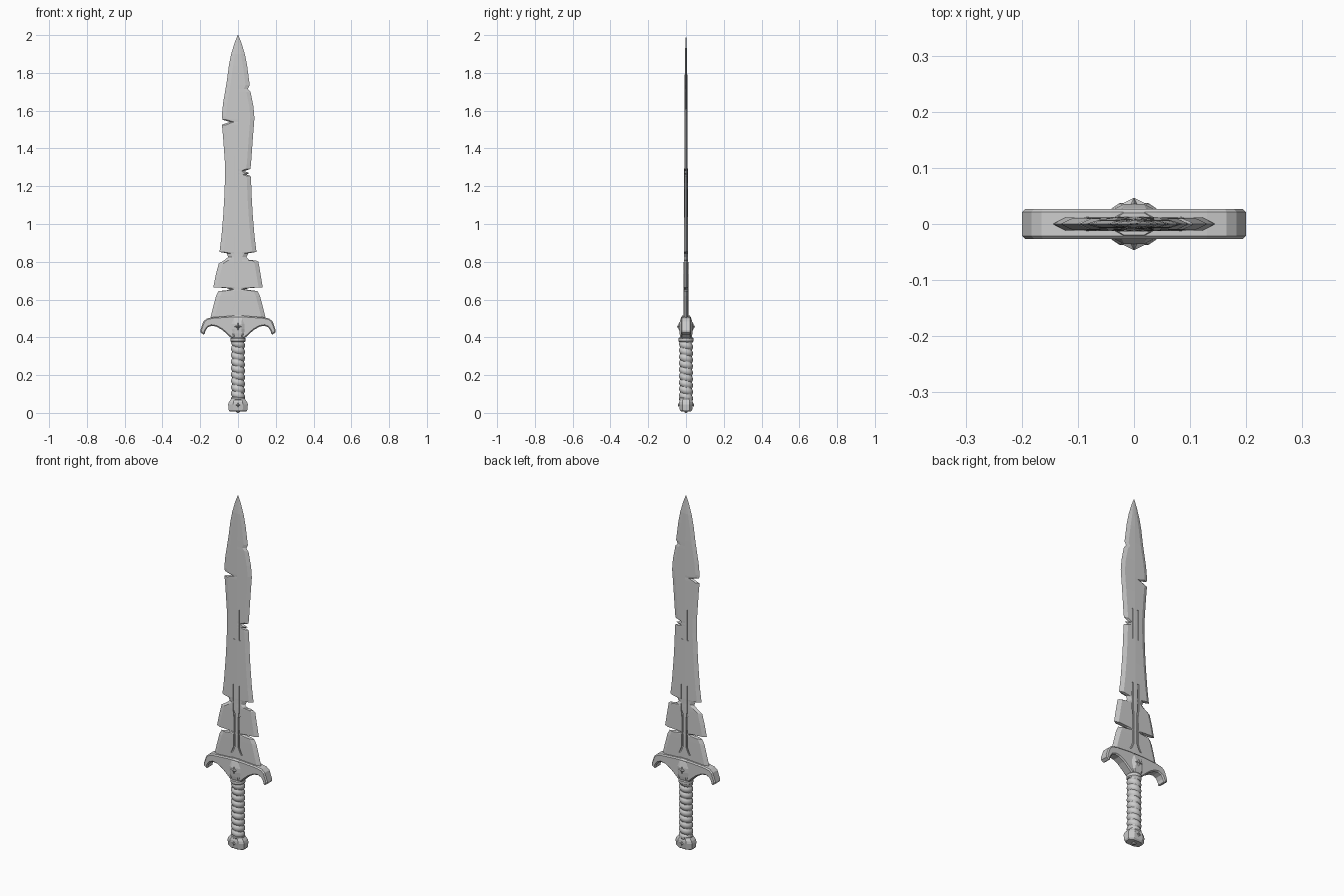
import bpy, bmesh, math
from mathutils import Vector

cube = bpy.data.objects.get("Cube")
if cube:
    bpy.data.objects.remove(cube, do_unlink=True)

steel = bpy.data.materials.new("grey steel")
steel.use_nodes = True
GREY = (0.6, 0.6, 0.6, 1)
steel.diffuse_color = GREY
steel.node_tree.nodes["Principled BSDF"].inputs["Base Color"].default_value = GREY


def make(name, verts, faces, smooth=None):
    bm = bmesh.new()
    vs = [bm.verts.new(v) for v in verts]
    for f in faces:
        bm.faces.new([vs[i] for i in f])
    bmesh.ops.recalc_face_normals(bm, faces=bm.faces)
    mesh = bpy.data.meshes.new(name)
    bm.to_mesh(mesh)
    bm.free()
    mesh.materials.append(steel)
    ob = bpy.data.objects.new(name, mesh)
    bpy.context.collection.objects.link(ob)
    if smooth:
        activate(ob)
        bpy.ops.object.shade_smooth_by_angle(angle=math.radians(smooth))
    return ob


def activate(ob):
    bpy.ops.object.select_all(action='DESELECT')
    ob.select_set(True)
    bpy.context.view_layer.objects.active = ob


def apply(ob, mod):
    activate(ob)
    bpy.ops.object.modifier_apply(modifier=mod.name)


def loft(name, rings, smooth=None):
    """Skin closed rings of equal length and cap both ends."""
    n = len(rings[0])
    faces = [(r * n + i, r * n + (i + 1) % n, (r + 1) * n + (i + 1) % n, (r + 1) * n + i)
             for r in range(len(rings) - 1) for i in range(n)]
    faces += [tuple(range(n)), tuple(range((len(rings) - 1) * n, len(rings) * n))]
    return make(name, [v for ring in rings for v in ring], faces, smooth)


def slab(name, outline, y0, y1, smooth=None):
    return loft(name, [[(x, y, z) for x, z in outline] for y in (y0, y1)], smooth)


def octagon(z, hx, hy, cut=0.5):
    """Chamfered rectangle ring."""
    a, b = hx * cut, hy * 0.75
    return [(hx, -b * .7, z), (hx, b * .7, z), (a, hy, z), (-a, hy, z),
            (-hx, b * .7, z), (-hx, -b * .7, z), (-a, -hy, z), (a, -hy, z)]


def sample(edge, z):
    for (x0, z0), (x1, z1) in zip(edge, edge[1:]):
        if z0 <= z <= z1:
            return x0 + (x1 - x0) * (z - z0) / (z1 - z0)
    return edge[-1][0]


# Blade: stepped, chipped edges with a bevelled section and a low centre ridge
lower = [(.146, .49), (.144, .512), (.132, .56), (.116, .62), (.103, .645)]
upper = [(.098, .852), (.088, .93), (.078, 1.05), (.072, 1.15), (.069, 1.24)]
point = [(.06, 1.75), (.048, 1.84), (.036, 1.9), (.018, 1.96), (.002, 2.0)]
left_edge = lower + [(.07, .649), (.035, .654), (.06, .661), (.131, .665), (.12, .73),
                     (.108, .8), (.098, .806), (.06, .802 + .008), (.045, .825), (.055, .845)] \
    + upper + [(.066, 1.255), (.045, 1.262), (.06, 1.27), (.034, 1.28), (.066, 1.292),
               (.069, 1.32), (.079, 1.46), (.087, 1.56), (.082, 1.62), (.066, 1.7),
               (.052, 1.715), (.062, 1.735)] + point
right_edge = lower + [(.06, .649), (.044, .654), (.06, .661), (.131, .665), (.118, .73),
                      (.102, .79), (.07, .81), (.052, .825), (.06, .845)] \
    + upper + [(.069, 1.32), (.079, 1.46), (.085, 1.525), (.06, 1.535), (.042, 1.54),
               (.082, 1.552), (.086, 1.57), (.079, 1.64)] + point

rings = []
for z in sorted({p[1] for p in left_edge + right_edge}):
    l, r = sample(left_edge, z), sample(right_edge, z)
    t = 0.0135 - 0.008 * (z - 0.5) / 1.5
    if z > 1.9:
        t *= max(0.15, (2.0 - z) / 0.1)
    sl, sr = max(l - .022, l * .45), max(r - .022, r * .45)
    s = t * .85
    rings.append([(l, 0, z), (sl, s, z), (0, t, z), (-sr, s, z),
                  (-r, 0, z), (-sr, -s, z), (0, -t, z), (sl, -s, z)])
blade = loft("blade", rings)


# Engraved grooves on both faces of the blade
def groove_outline(path, side, w=.0045):
    return [(side * (x - w), z) for x, z in path] + [(side * (x + w), z) for x, z in reversed(path)]


def cut_groove(path):
    for side in (-1, 1):
        for face in (-1, 1):
            cutter = slab("groove_cutter", groove_outline(path, side), face * .006, face * .04)
            cutter.hide_render = True
            mod = blade.modifiers.new("groove", 'BOOLEAN')
            mod.operation, mod.solver, mod.object = 'DIFFERENCE', 'EXACT', cutter
            apply(blade, mod)
            bpy.data.objects.remove(cutter, do_unlink=True)


cut_groove([(.018, 1.185), (.018, 1.36)])
cut_groove([(.034, .54), (.026, .55), (.014, .58), (.013, .74), (.018, .78), (.018, .93)])

# Guard: drooping claw arms, mirrored profile
half = [(.04, .513), (.13, .507), (.165, .5), (.183, .485), (.2, .437), (.197, .425), (.178, .412),
        (.172, .435), (.16, .453), (.14, .461), (.115, .457), (.085, .44), (.06, .418), (.035, .395)]
guard = slab("guard", half + [(-x, z) for x, z in reversed(half)], -.027, .027)
bev = guard.modifiers.new("edge", 'BEVEL')
bev.width, bev.segments, bev.limit_method = .006, 1, 'ANGLE'
bev.angle_limit = math.radians(50)
apply(guard, bev)

# Swelling at the middle of the guard
loft("guard_boss", [octagon(.39, .034, .029), octagon(.42, .042, .034), octagon(.445, .05, .036, .35),
                    octagon(.47, .05, .036, .35), octagon(.5, .042, .028), octagon(.516, .034, .02)])

# Grip: spiral wrapped handle
SEG, ROWS, PITCH = 24, 100, .034
grip = []
for k in range(ROWS + 1):
    z = .065 + .32 * k / ROWS
    ring = []
    for i in range(SEG):
        a = math.tau * i / SEG
        r = .0285 + .0085 * abs(math.sin(math.pi * (z / PITCH + i / SEG))) ** .6
        ring.append((r * math.cos(a), r * math.sin(a), z))
    grip.append(ring)
loft("grip", grip, 50)


# Collars at both ends of the grip
def collar(name, z0, z1, r):
    loft(name, [[(q * math.cos(math.tau * i / 20), q * math.sin(math.tau * i / 20), z) for i in range(20)]
                for z, q in ((z0, r * .9), (z0 + .005, r), (z1 - .005, r), (z1, r * .9))], 35)


collar("upper_collar", .375, .4, .039)
collar("lower_collar", .066, .084, .037)

# Pommel with a small stud underneath
loft("pommel", [octagon(.008, .044, .026), octagon(.016, .05, .033), octagon(.045, .052, .037),
                octagon(.058, .048, .036), octagon(.076, .034, .03)])
loft("pommel_stud", [octagon(0, .006, .006), octagon(.012, .014, .012)])


# Four-pointed star studs
def star(name, z, size, face, base, peak):
    rim = []
    for i in range(8):
        r = size if i % 2 == 0 else size * .35
        a = math.tau * i / 8
        rim.append((r * math.cos(a), face * base, z + r * math.sin(a)))
    make(name, rim + [(0, face * peak, z)],
         [(i, (i + 1) % 8, 8) for i in range(8)] + [tuple(range(8))])


for label, face in (("front", -1), ("back", 1)):
    star(label + "_guard_star", .457, .022, face, .0355, .047)
    star(label + "_pommel_star", .042, .015, face, .036, .044)
